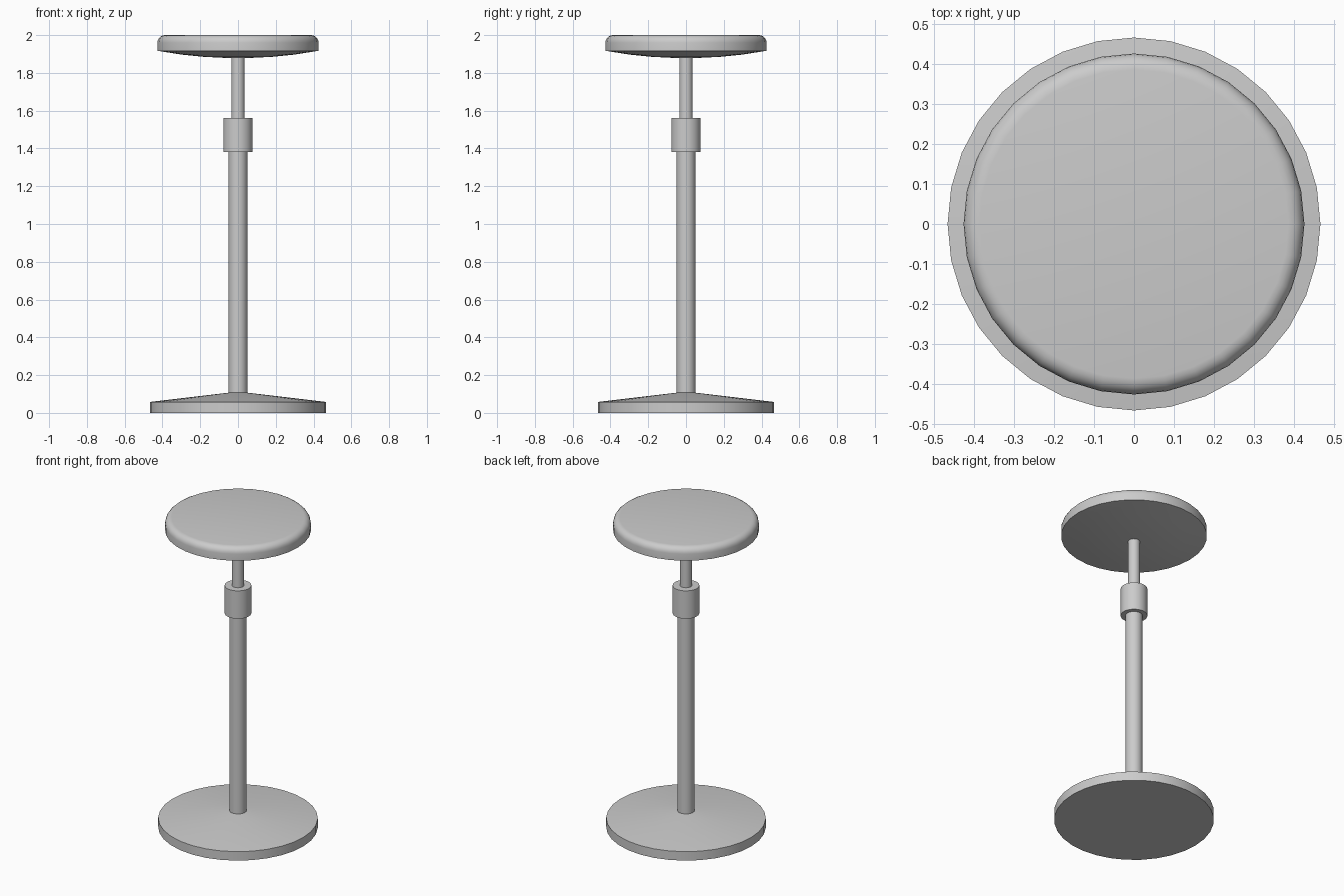
import bpy, bmesh, math

if "Cube" in bpy.data.objects:
    bpy.data.objects.remove(bpy.data.objects["Cube"])

SIDES = 32


def lathe(name, profile, sides=SIDES):
    """Revolve (radius, z) points, listed bottom to top, into a closed solid."""
    bm = bmesh.new()
    rings = []
    for r, z in profile:
        rings.append([bm.verts.new((r * math.cos(2 * math.pi * i / sides),
                                    r * math.sin(2 * math.pi * i / sides), z))
                      for i in range(sides)])
    for low, high in zip(rings, rings[1:]):
        for i in range(sides):
            j = (i + 1) % sides
            bm.faces.new((low[i], low[j], high[j], high[i]))
    bm.faces.new(rings[0][::-1])
    bm.faces.new(rings[-1])
    mesh = bpy.data.meshes.new(name)
    bm.to_mesh(mesh)
    bm.free()
    obj = bpy.data.objects.new(name, mesh)
    bpy.context.collection.objects.link(obj)
    bpy.context.view_layer.objects.active = obj
    obj.select_set(True)
    bpy.ops.object.shade_smooth_by_angle(angle=math.radians(30))
    obj.select_set(False)
    return obj


# Weighted foot with a shallow conical top
lathe("base", [(0.467, 0.0), (0.467, 0.058), (0.05, 0.107)])

# Outer post, height-adjusting collar and inner rod
lathe("post", [(0.05, 0.10), (0.05, 1.385)])
lathe("collar", [(0.078, 1.38), (0.078, 1.56)])
lathe("inner_rod", [(0.035, 1.555), (0.035, 1.885)])

# Seat: shallow dished underside, upright rim, rounded top edge
edge = 0.04
rounded = [(0.387 + edge * math.cos(a), 1.96 + edge * math.sin(a))
           for a in (math.radians(90 * k / 5) for k in range(6))]
lathe("seat", [(0.08, 1.88), (0.18, 1.885), (0.30, 1.897), (0.427, 1.917)] + rounded)
